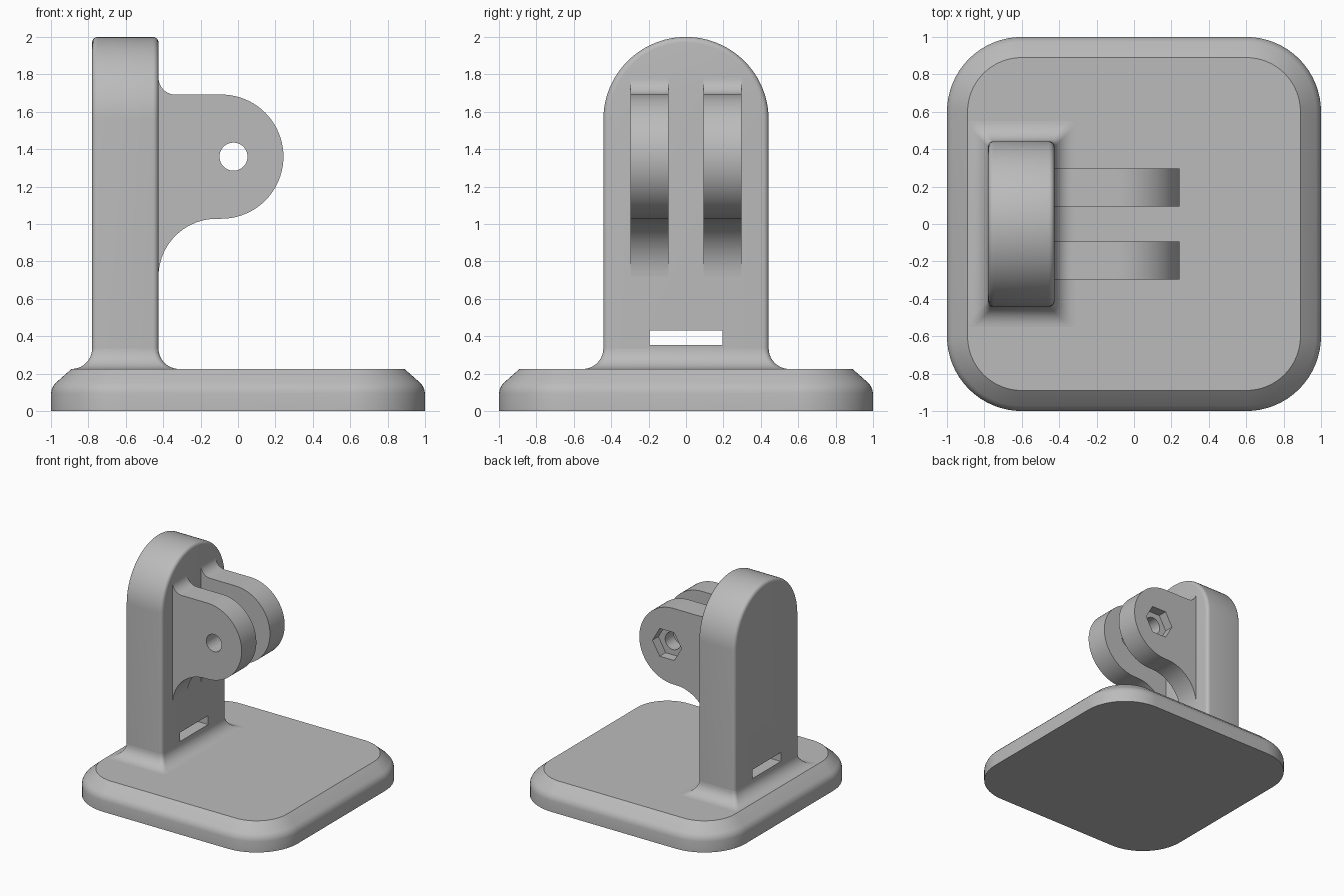
import bpy, bmesh, math
from math import pi, sin, cos

if "Cube" in bpy.data.objects:
    bpy.data.objects.remove(bpy.data.objects["Cube"])

grey = bpy.data.materials.new("plain grey")
grey.diffuse_color = (0.5, 0.5, 0.5, 1)
grey.use_nodes = True
grey.node_tree.nodes["Principled BSDF"].inputs["Base Color"].default_value = grey.diffuse_color


def loft(name, rings):
    """Skin equal-length rings into a closed, capped solid."""
    bm = bmesh.new()
    vs = [[bm.verts.new(p) for p in r] for r in rings]
    n = len(rings[0])
    for a, b in zip(vs, vs[1:]):
        for i in range(n):
            j = (i + 1) % n
            bm.faces.new((a[i], a[j], b[j], b[i]))
    bm.faces.new(vs[0][::-1])
    bm.faces.new(vs[-1])
    bmesh.ops.recalc_face_normals(bm, faces=bm.faces)
    me = bpy.data.meshes.new(name)
    bm.to_mesh(me)
    bm.free()
    ob = bpy.data.objects.new(name, me)
    bpy.context.collection.objects.link(ob)
    me.materials.append(grey)
    return ob


def activate(ob):
    bpy.ops.object.select_all(action='DESELECT')
    ob.select_set(True)
    bpy.context.view_layer.objects.active = ob


def cut(ob, cutter):
    activate(ob)
    m = ob.modifiers.new("cut", 'BOOLEAN')
    m.operation, m.solver, m.object = 'DIFFERENCE', 'EXACT', cutter
    bpy.ops.object.modifier_apply(modifier=m.name)
    bpy.data.objects.remove(cutter)


def smooth(ob):
    activate(ob)
    bpy.ops.object.shade_smooth_by_angle(angle=math.radians(30))


def arc(cx, cy, r, a0, a1, n):
    return [(cx + r * cos(a0 + (a1 - a0) * i / n),
             cy + r * sin(a0 + (a1 - a0) * i / n)) for i in range(n + 1)]


def round_rect(x0, x1, y0, y1, r, z, n):
    pts = []
    for k, (cx, cy) in enumerate([(x1 - r, y1 - r), (x0 + r, y1 - r),
                                  (x0 + r, y0 + r), (x1 - r, y0 + r)]):
        pts += arc(cx, cy, r, k * pi / 2, (k + 1) * pi / 2, n)
    return [(x, y, z) for x, y in pts]


def prism_y(name, pts, y0, y1):
    return loft(name, [[(x, y, z) for x, z in pts] for y in (y0, y1)])


# Base plate with softened, chamfered rim
TOP = 0.225
rim = [(0, 0), (0, .095), (.004, .115), (.013, .135), (.027, .152), (.11, TOP)]
base = loft("base", [round_rect(-1 + d, 1 - d, -1 + d, 1 - d, 0.4 - d, z, 16)
                     for d, z in rim])

# Upright post with arched top and rounded edges
X0, X1, HALF, E = -0.78, -0.425, 0.442, 0.03


def arch(x, inset):
    r = HALF - inset
    return ([(x, r, TOP - .01)]
            + [(x, y, z) for y, z in arc(0, 2 - HALF, r, 0, pi, 48)]
            + [(x, -r, TOP - .01)])


steps = [i * pi / 10 for i in range(6)]
rings = [arch(X0 + E * (1 - sin(a)), E * (1 - cos(a))) for a in reversed(steps)]
rings = [arch(X0 + E * (1 - cos(a)), E * (1 - sin(a))) for a in steps]
rings += [arch(X1 - E * (1 - cos(a)), E * (1 - sin(a))) for a in reversed(steps)]
post = loft("post", rings)

# Strap slot through the post
cut(post, prism_y("slot_cutter", [(-1, .353), (0, .353), (0, .431), (-1, .431)],
                  -.195, .195))

# Concave fillet around the foot of the post
F = 0.11
foot = loft("post_fillet",
            [round_rect(X0 - d, X1 + d, -HALF - d, HALF + d, E, z, 4)
             for d, z in [(F * (1 - sin(a)), TOP + F * (1 - cos(a)))
                          for a in [i * pi / 20 for i in range(11)]]])

# Pair of mounting lugs
R, CX, CZ = 0.332, -0.089, 1.36
f1, f2 = 0.09, 0.31
profile = arc(CX, CZ, R, -pi / 2, pi / 2, 40)
profile += arc(X1 + f1, CZ + R + f1, f1, -pi / 2, -pi, 10)
profile += [(X1 - .02, CZ + R + f1), (X1 - .02, CZ - R - f2)]
profile += arc(X1 + f2, CZ - R - f2, f2, pi, pi / 2, 18)

lugs = []
for name, s in (("front_lug", -1), ("back_lug", 1)):
    lug = prism_y(name, profile, s * .094, s * .297)
    cut(lug, prism_y("hole_cutter", arc(-.024, CZ, .075, 0, 2 * pi, 48)[:-1],
                     -.5, .5))
    lugs.append(lug)

# Hexagonal nut pocket on the outer face of the back lug
cut(lugs[1], prism_y("nut_cutter", arc(-.024, CZ, .14, 0, 2 * pi, 6)[:-1],
                     .215, .5))

for ob in [base, post, foot] + lugs:
    smooth(ob)
